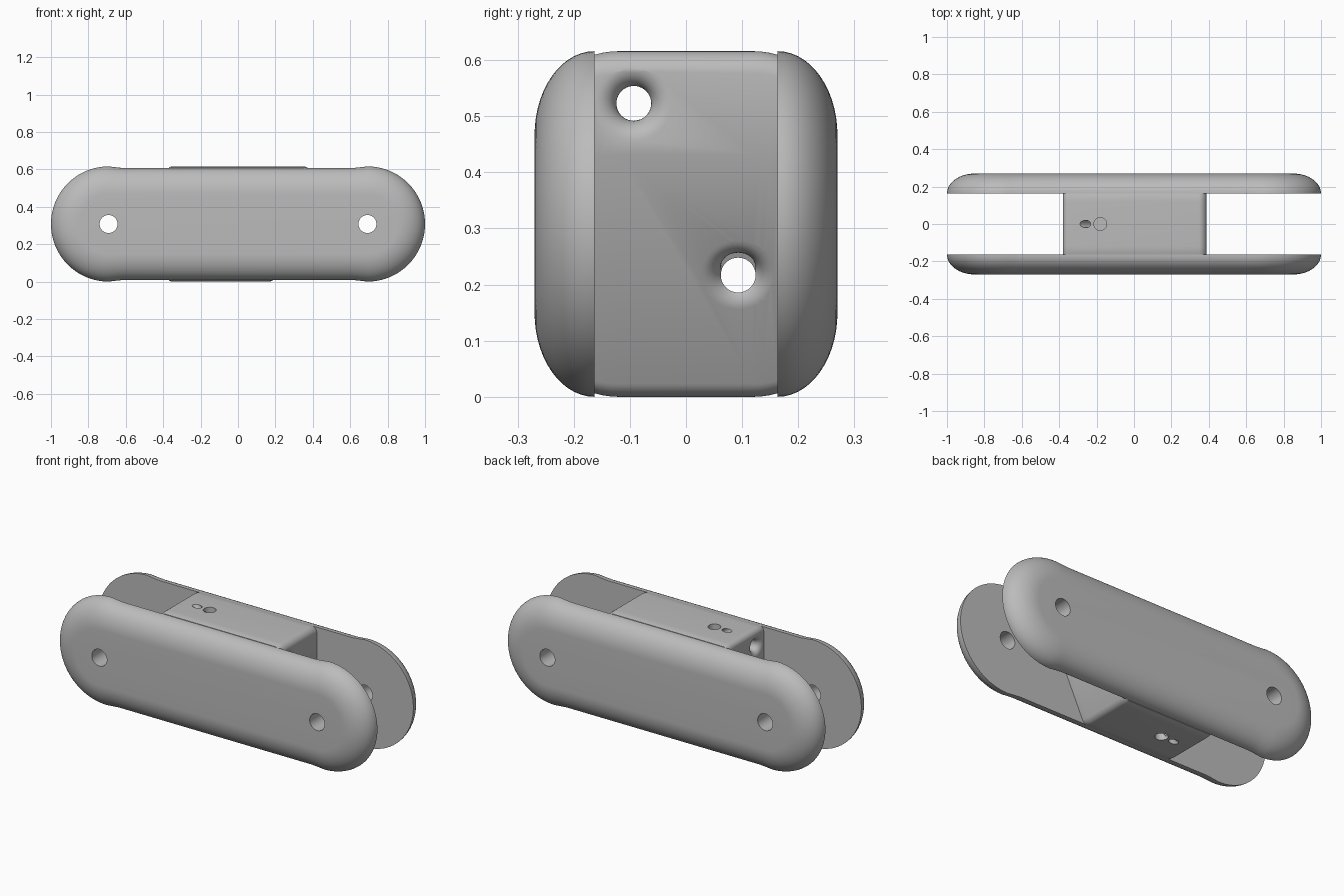
import bpy, bmesh
from math import sin, cos, pi, sqrt, radians
from mathutils import Vector

cube = bpy.data.objects.get("Cube")
if cube:
    bpy.data.objects.remove(cube)

grey = bpy.data.materials.new("plain_grey")
grey.use_nodes = True
grey.diffuse_color = (0.5, 0.5, 0.5, 1)
grey.node_tree.nodes["Principled BSDF"].inputs["Base Color"].default_value = grey.diffuse_color

MID = 0.308      # half height, also the radius of the rounded ends
INNER = 0.163    # inner face of the side plates
PIN_X = 0.692


def loft(name, rings):
    """Closed skin through rings of equal length, with flat end caps."""
    bm = bmesh.new()
    loops = [[bm.verts.new(p) for p in ring] for ring in rings]
    n = len(loops[0])
    for a, b in zip(loops, loops[1:]):
        for i in range(n):
            j = (i + 1) % n
            bm.faces.new((a[i], a[j], b[j], b[i]))
    bm.faces.new(loops[0])
    bm.faces.new(loops[-1])
    bmesh.ops.recalc_face_normals(bm, faces=bm.faces)
    mesh = bpy.data.meshes.new(name)
    bm.to_mesh(mesh)
    bm.free()
    obj = bpy.data.objects.new(name, mesh)
    bpy.context.collection.objects.link(obj)
    mesh.materials.append(grey)
    return obj


def turned(start, axis, stations, sides=40):
    """Round cutter from (distance, radius) stations along an axis."""
    rot = Vector(axis).to_track_quat('Z', 'Y')
    return loft("hole_cutter", [
        [Vector(start) + rot @ Vector((r * cos(2 * pi * k / sides),
                                       r * sin(2 * pi * k / sides), d))
         for k in range(sides)] for d, r in stations])


def cut(obj, cutter):
    cutter.hide_render = True
    mod = obj.modifiers.new("hole", 'BOOLEAN')
    mod.operation, mod.solver, mod.object = 'DIFFERENCE', 'EXACT', cutter
    bpy.context.view_layer.objects.active = obj
    bpy.ops.object.modifier_apply(modifier=mod.name)
    bpy.data.objects.remove(cutter)


def finish(obj):
    bpy.ops.object.select_all(action='DESELECT')
    obj.select_set(True)
    bpy.context.view_layer.objects.active = obj
    bpy.ops.object.shade_smooth_by_angle(angle=radians(28))


# Side plates: rounded ends, soft outer rim, slightly slimmer middle
def plate_ring(side, phi):
    r = MID - 0.15 * (1 - cos(phi))
    y = side * (INNER + 0.107 * sin(phi))
    slim = 0.009 * (1 - phi / (pi / 2))
    quarter = [(PIN_X + r * sin(a), r * cos(a))
               for a in (pi / 2 * k / 20 for k in range(20, -1, -1))]
    quarter += [(PIN_X - 0.035, r - slim * 0.5), (PIN_X - 0.08, r - slim)]
    upper = quarter + [(-x, z) for x, z in reversed(quarter)]
    lower = [(x, -z) for x, z in reversed(upper[1:-1])]
    return [(x, y, z + MID) for x, z in upper + lower]


for side, name in ((-1, "front_plate"), (1, "back_plate")):
    plate = loft(name, [plate_ring(side, pi / 2 * k / 14) for k in range(15)])
    for x in (-PIN_X, PIN_X):
        cut(plate, turned((x, -0.5, MID), (0, 1, 0), [(0, 0.048), (1, 0.048)]))
    finish(plate)


# Centre block: filleted profile with one end sloping inward below
def fillet(points, radii, steps=8):
    out = []
    for i, (p, r) in enumerate(zip(points, radii)):
        p = Vector(p)
        a = (Vector(points[i - 1]) - p).normalized()
        b = (Vector(points[(i + 1) % len(points)]) - p).normalized()
        if r == 0:
            out.append(p)
            continue
        half = a.angle(b) / 2
        centre = p + (a + b).normalized() * (r / sin(half))
        u = p + a * (r / (sin(half) / cos(half))) - centre
        v = p + b * (r / (sin(half) / cos(half))) - centre
        for k in range(steps + 1):
            t = k / steps
            out.append(centre + (u * (1 - t) + v * t).normalized() * r)
    return out


SLOPE_LOW, SLOPE_TOP, END = 0.19, 0.432, 0.388
profile = fillet([(-0.38, 0), (SLOPE_LOW, 0), (END, SLOPE_TOP),
                  (END, 2 * MID), (-0.38, 2 * MID)],
                 [0.03, 0.04, 0, 0.04, 0.03])


def block_ring(y):
    d = max(abs(y) - 0.12, 0)
    scale = (MID - 0.15 + sqrt(0.15 ** 2 - d * d)) / MID
    return [(p.x, y, MID + (p.y - MID) * scale) for p in profile]


edges = [0.12, 0.135, 0.15, INNER]
block = loft("centre_block", [block_ring(y) for y in
                              [-e for e in reversed(edges)] + edges])

# Long cord tunnels with flared mouths
FLARE = 0.036
BORE = 0.031
mouth = [(-0.02, BORE + FLARE)] + [
    (FLARE * (1 - cos(a)) if a else 0, BORE + FLARE * (1 - sin(a)))
    for a in (pi / 2 * k / 10 for k in range(11))]
slope_x = SLOPE_LOW + (END - SLOPE_LOW) * 0.217 / SLOPE_TOP
slope_in = (-SLOPE_TOP, 0, END - SLOPE_LOW)
for y, z, x, inward in ((-0.093, 0.523, END, (-1, 0, 0)),
                        (0.093, 0.217, slope_x, slope_in)):
    cut(block, turned((-0.6, y, z), (1, 0, 0), [(0, BORE), (1.2, BORE)]))
    cut(block, turned((x, y, z), inward, mouth))
    cut(block, turned((-0.38, y, z), (1, 0, 0), mouth))

# Knot pockets with a small slanting passage, above and below
for s in (1, -1):
    surface = MID + s * MID
    cut(block, turned((-0.18, 0, surface + s * 0.05), (0, 0, -s),
                      [(0, 0.034), (0.17, 0.034)]))
    cut(block, turned((-0.31, 0, surface + s * 0.05), (1, 0, -s),
                      [(0, 0.02), (0.18, 0.02)]))
finish(block)
